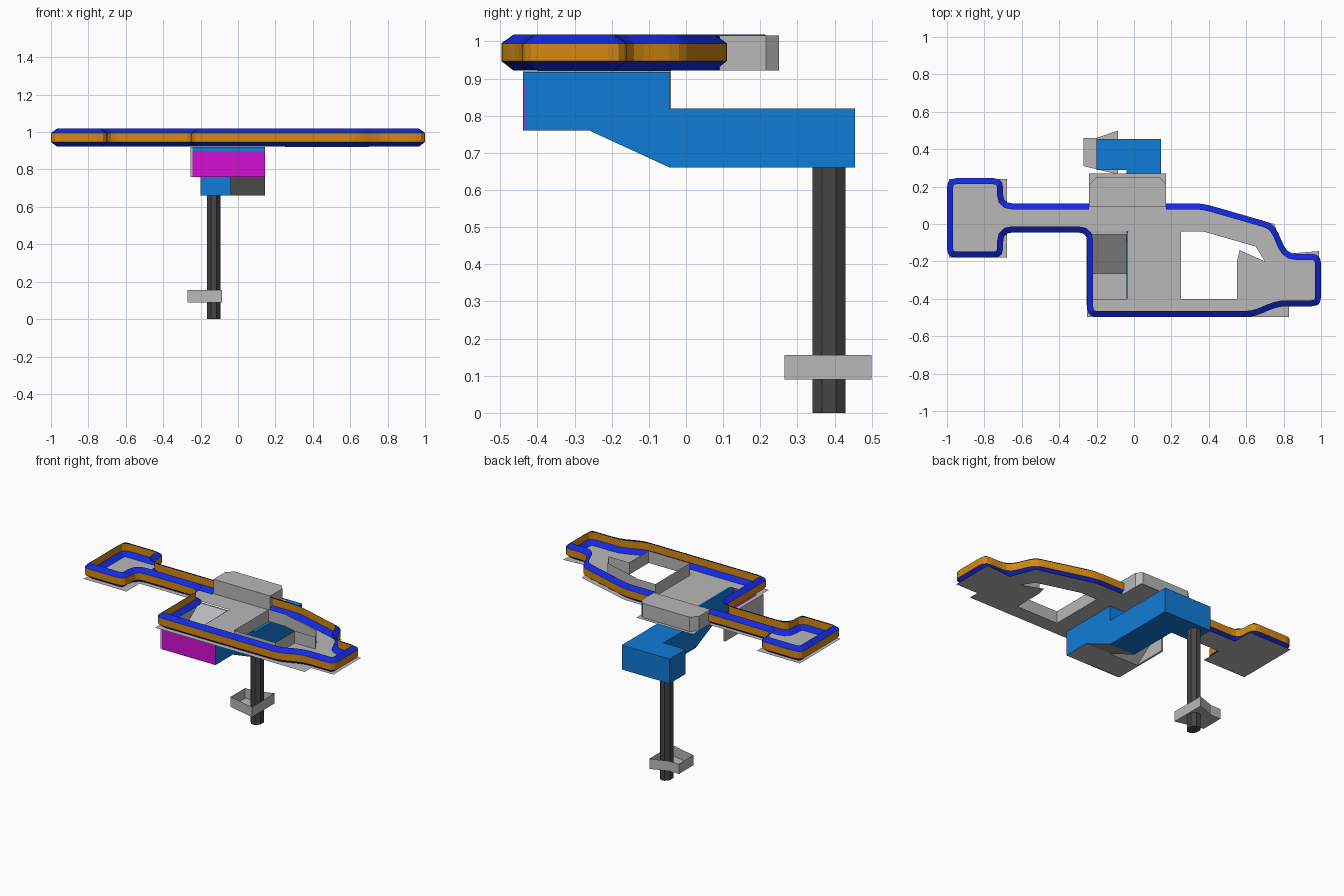
import bpy, bmesh, math
from mathutils import Vector

if "Cube" in bpy.data.objects:
    bpy.data.objects.remove(bpy.data.objects["Cube"])


def material(name, rgb):
    m = bpy.data.materials.new(name)
    m.diffuse_color = (*rgb, 1)
    m.use_nodes = True
    m.node_tree.nodes["Principled BSDF"].inputs["Base Color"].default_value = m.diffuse_color
    return m


GREY = material("light grey", (0.48, 0.48, 0.48))
DARK = material("dark grey", (0.06, 0.06, 0.06))
BLUE = material("bright blue", (0.005, 0.2, 0.68))
NAVY = material("deep blue", (0.007, 0.022, 0.75))
ORANGE = material("orange", (0.65, 0.25, 0.006))
MAGENTA = material("magenta", (0.65, 0.005, 0.65))


def finish(name, bm, mats, rule=None, normals=True):
    if normals:
        bmesh.ops.recalc_face_normals(bm, faces=bm.faces)
    bm.normal_update()
    if rule:
        for f in bm.faces:
            f.material_index = rule(f)
    me = bpy.data.meshes.new(name)
    bm.to_mesh(me)
    bm.free()
    for m in mats:
        me.materials.append(m)
    ob = bpy.data.objects.new(name, me)
    bpy.context.collection.objects.link(ob)
    return ob


def prism(name, pts, axis, a, b, mats, rule=None):
    """Extrude a 2D profile along x (points are y,z) or z (points are x,y)."""
    place = (lambda p, t: (t, p[0], p[1])) if axis == "x" else (lambda p, t: (p[0], p[1], t))
    bm = bmesh.new()
    lo = [bm.verts.new(place(p, a)) for p in pts]
    hi = [bm.verts.new(place(p, b)) for p in pts]
    bm.faces.new(lo)
    bm.faces.new(hi[::-1])
    for i in range(len(pts)):
        j = (i + 1) % len(pts)
        bm.faces.new((lo[i], lo[j], hi[j], hi[i]))
    return finish(name, bm, mats, rule)


def box(name, x0, x1, y0, y1, z0, z1, mat):
    return prism(name, [(x0, y0), (x1, y0), (x1, y1), (x0, y1)], "z", z0, z1, [mat])


def walls(name, pts, z0, z1, mat, floor=False):
    """Upright sheet around a closed outline, optionally with a floor."""
    bm = bmesh.new()
    lo = [bm.verts.new((x, y, z0)) for x, y in pts]
    hi = [bm.verts.new((x, y, z1)) for x, y in pts]
    for i in range(len(pts)):
        j = (i + 1) % len(pts)
        bm.faces.new((lo[i], lo[j], hi[j], hi[i]))
    if floor:
        bm.faces.new(lo[::-1])
    return finish(name, bm, [mat])


# Rim: chamfered strip swept round the outline, open where the housing sits
outline = [Vector(p) for p in [
    (-.24, .11), (-.70, .11), (-.70, .245), (-1, .245), (-1, -.18), (-.70, -.18),
    (-.70, -.045), (-.25, -.045), (-.25, -.497), (.64, -.497), (.77, -.44), (1, -.44),
    (1, -.16), (.82, -.16), (.75, 0), (.37, .11), (.17, .11)]]
path = [outline[0]]
for a, p, b in zip(outline, outline[1:], outline[2:]):
    s = p + (a - p).normalized() * .05
    e = p + (b - p).normalized() * .05
    for k in range(4):
        t = k / 3
        path.append(s * (1 - t) ** 2 + p * 2 * t * (1 - t) + e * t * t)
path.append(outline[-1])

bm = bmesh.new()
rings = []
for i, p in enumerate(path):
    d1 = (p - path[max(i - 1, 0)]) if i else path[1] - p
    d2 = (path[i + 1] - p) if i < len(path) - 1 else d1
    n1 = Vector((-d1.y, d1.x)).normalized()
    n2 = Vector((-d2.y, d2.x)).normalized()
    inward = (n1 + n2) / (1 + n1.dot(n2))
    rings.append([bm.verts.new((*(p + inward * inset), z)) for inset, z in
                  ((.032, .922), (0, .947), (0, .995), (.032, 1.018))])
for r, q in zip(rings, rings[1:]):
    for k in range(3):
        bm.faces.new((r[k], q[k], q[k + 1], r[k + 1]))
finish("rim", bm, [ORANGE, NAVY], lambda f: 0 if abs(f.normal.z) < .2 else 1, normals=False)

# Floor sheet with the large opening and the pocket opening
floor_loops = [
    [(-.99, .24), (-.99, -.18), (-.68, -.18), (-.68, -.045), (-.25, -.045), (-.25, -.497),
     (.83, -.497), (.83, -.43), (.99, -.43), (.99, -.145), (.81, -.16), (.75, 0), (.37, .105),
     (.17, .105), (.17, .27), (-.24, .27), (-.24, .105), (-.68, .105), (-.68, .24)],
    [(.25, -.04), (.37, -.04), (.65, -.12), (.70, -.20), (.565, -.14), (.55, -.20),
     (.55, -.40), (.25, -.40)],
    [(-.23, -.04), (-.032, -.04), (-.032, -.40), (-.23, -.40)]]
bm = bmesh.new()
for loop in floor_loops:
    vs = [bm.verts.new((x, y, .921)) for x, y in loop]
    for i in range(len(vs)):
        bm.edges.new((vs[i - 1], vs[i]))
bmesh.ops.triangle_fill(bm, use_beauty=True, use_dissolve=False, edges=bm.edges[:],
                        normal=(0, 0, 1))
finish("floor_plate", bm, [GREY])

# Upright walls around the large opening
walls("opening_walls", [(.25, -.04), (.37, -.04), (.65, -.12), (.70, -.20), (.55, -.20),
                        (.55, -.40), (.25, -.40)], .921, 1.0, GREY)

# Rear housing with clipped corners
prism("rear_housing", [(-.24, .09), (.17, .09), (.17, .215), (.14, .25), (-.20, .25),
                       (-.24, .21)], "z", .922, 1.016, [GREY])

# Stepped arm below the floor, with grey front underside
arm = [(-.435, .918), (-.043, .918), (-.043, .82), (.455, .82), (.455, .66),
       (-.043, .66), (-.26, .76), (-.435, .76)]
prism("support_arm", arm, "x", -.04, .145, [BLUE, GREY],
      lambda f: 1 if f.normal.z < -.3 and f.calc_center_median().z > .68 else 0)
box("arm_end_block", -.20, -.04, .29, .455, .66, .82, BLUE)

# Pocket beside the arm: ramp floor, side wall, coloured front
prism("pocket_ramp", [(-.432, .76), (-.262, .76), (-.045, .918), (-.055, .918),
                      (-.265, .766), (-.432, .766)], "x", -.245, -.04, [GREY])
box("pocket_side", -.255, -.243, -.435, -.04, .76, .919, GREY)
box("front_panel", -.243, .145, -.439, -.433, .76, .893, MAGENTA)
box("front_panel_strip", -.243, .145, -.439, -.433, .893, .919, BLUE)

# Faceted post
post = [(-.13 + .038 * math.cos(math.radians(22.5 + 45 * i)),
         .385 + .048 * math.sin(math.radians(22.5 + 45 * i))) for i in range(8)]
prism("post", post, "z", 0, .66, [DARK])

# Open tray near the foot of the post
walls("post_tray", [(-.27, .46), (-.27, .31), (-.085, .265), (-.085, .50), (-.20, .46)],
      .09, .156, GREY, floor=True)
